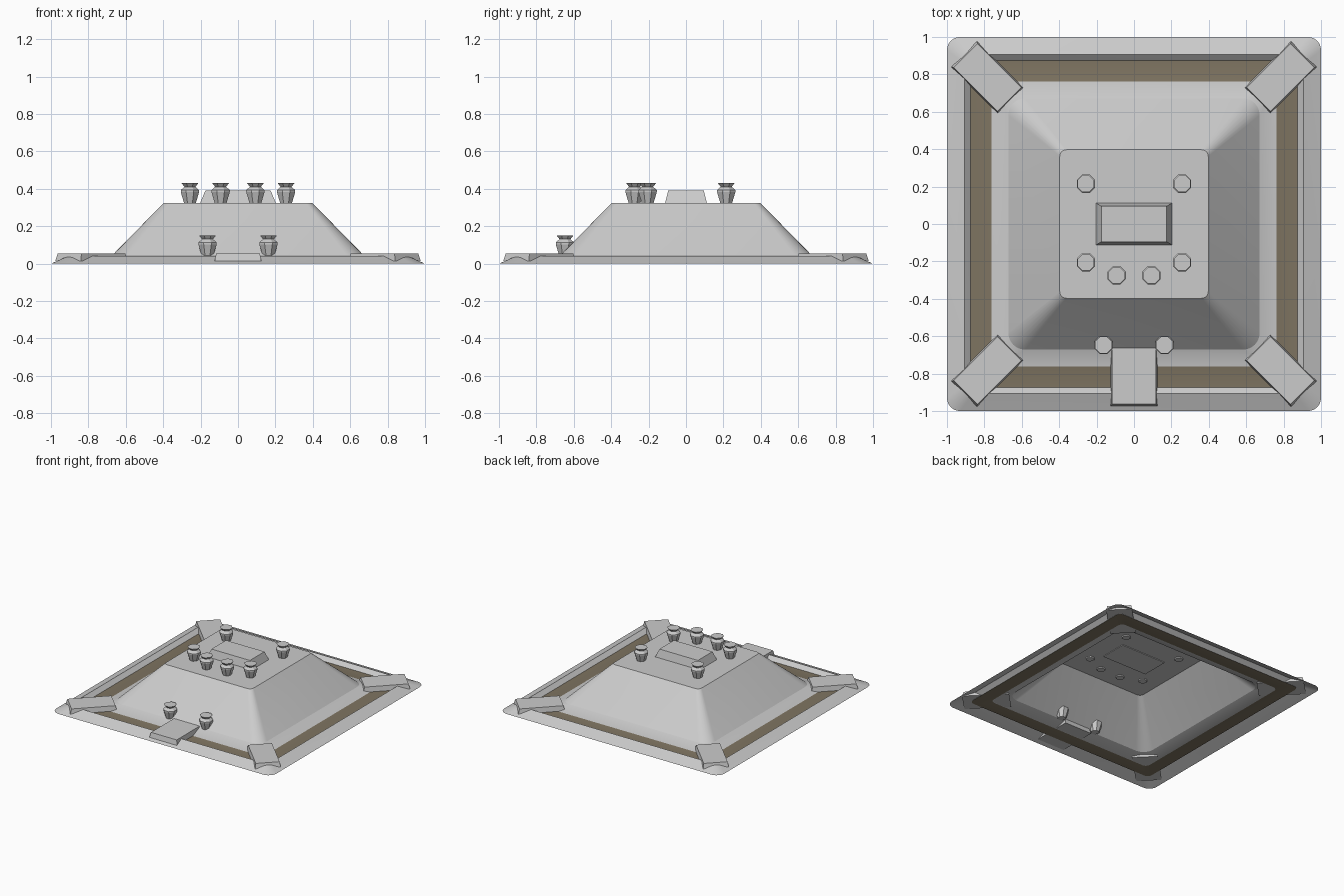
import bpy, bmesh, math
from mathutils import Matrix, Vector

cube = bpy.data.objects.get("Cube")
if cube:
    bpy.data.objects.remove(cube)


def material(name, rgb):
    m = bpy.data.materials.new(name)
    m.use_nodes = True
    m.diffuse_color = (*rgb, 1)
    m.node_tree.nodes["Principled BSDF"].inputs["Base Color"].default_value = (*rgb, 1)
    return m


STONE = material("grey stone", (0.6, 0.6, 0.6))
EARTH = material("brown earth", (0.21, 0.175, 0.12))


def finish(name, bm, mats=(STONE,), recalc=True):
    if recalc:
        bmesh.ops.recalc_face_normals(bm, faces=bm.faces[:])
    me = bpy.data.meshes.new(name)
    bm.to_mesh(me)
    bm.free()
    for m in mats:
        me.materials.append(m)
    ob = bpy.data.objects.new(name, me)
    bpy.context.collection.objects.link(ob)
    return ob


def rounded_square(half, radius, z, steps=6):
    pts = []
    for q in range(4):
        mid = math.radians(45 + 90 * q)
        c = Vector((math.copysign(half - radius, math.cos(mid)),
                    math.copysign(half - radius, math.sin(mid)), z))
        for s in range(steps + 1):
            a = math.radians(90 * q + 90 * s / steps)
            pts.append(c + Vector((math.cos(a), math.sin(a), 0)) * radius)
    return pts


def loft(bm, loops, mat_of=lambda i: 0):
    rings = [[bm.verts.new(p) for p in loop] for loop in loops]
    for i, (lo, hi) in enumerate(zip(rings, rings[1:])):
        n = len(lo)
        for k in range(n):
            f = bm.faces.new((lo[k], lo[(k + 1) % n], hi[(k + 1) % n], hi[k]))
            f.material_index = mat_of(i)
    return rings


# Earthwork: rim, ditch with brown floor, shelf and mound, open underneath
PROFILE = [  # half width, corner radius, height
    (1.0, 0.07, 0.0), (0.905, 0.05, 0.042), (0.873, 0.04, 0.012),
    (0.763, 0.04, 0.012), (0.672, 0.09, 0.045), (0.397, 0.035, 0.325)]
bm = bmesh.new()
rings = loft(bm, [rounded_square(*p) for p in PROFILE], lambda i: int(i == 2))
bm.faces.new(rings[-1])
mound = finish("mound_and_ditch", bm, (STONE, EARTH), recalc=False)
bpy.ops.object.select_all(action='DESELECT')
mound.select_set(True)
bpy.context.view_layer.objects.active = mound
bpy.ops.object.shade_smooth_by_angle(angle=math.radians(20))


def tapered_box(name, bottom, top, z0, z1, place=Matrix()):
    bm = bmesh.new()
    loops = [[Vector((sx * w, sy * d, z)) for sx, sy in ((-1, -1), (1, -1), (1, 1), (-1, 1))]
             for (w, d), z in ((bottom, z0), (top, z1))]
    lo, hi = loft(bm, loops)
    bm.faces.new(lo[::-1])
    bm.faces.new(hi)
    bm.transform(place)
    return finish(name, bm)


# Raised block on the summit
tapered_box("summit_block", (0.205, 0.113), (0.175, 0.095), 0.318, 0.39)

# Slabs bridging the ditch
BOTTOM, TOP = (0.125, 0.162), (0.117, 0.153)
tapered_box("front_bridge", BOTTOM, TOP, 0.013, 0.053,
            Matrix.Translation((0, -0.81, 0)))
for i, name in enumerate(("back_left", "back_right", "front_right", "front_left")):
    turn = Matrix.Rotation(math.radians(45 + 90 * i), 4, 'Z')
    place = turn @ Matrix.Translation((1.108, 0, 0)) @ Matrix.Rotation(math.pi / 2, 4, 'Z')
    tapered_box(name + "_bridge", (0.097, 0.177), (0.09, 0.166), 0.013, 0.053, place)


# Eight-sided urns
URN = [(0.032, -0.008), (0.053, 0.058), (0.053, 0.068), (0.032, 0.086), (0.048, 0.105)]


def urn(name, x, y, z):
    bm = bmesh.new()
    loops = [[Vector((x + r * math.cos(a), y + r * math.sin(a), z + h))
              for a in (math.pi * (k + 0.5) / 4 for k in range(8))] for r, h in URN]
    rings = loft(bm, loops)
    bm.faces.new(rings[0][::-1])
    bm.faces.new(rings[-1])
    finish(name, bm)


for side, s in (("left", 1), ("right", -1)):
    urn("back_urn_" + side, s * 0.257, 0.215, 0.325)
    urn("side_urn_" + side, s * 0.257, -0.205, 0.325)
    urn("middle_urn_" + side, s * 0.093, -0.275, 0.325)
    urn("bridge_urn_" + side, s * 0.163, -0.647, 0.045)
